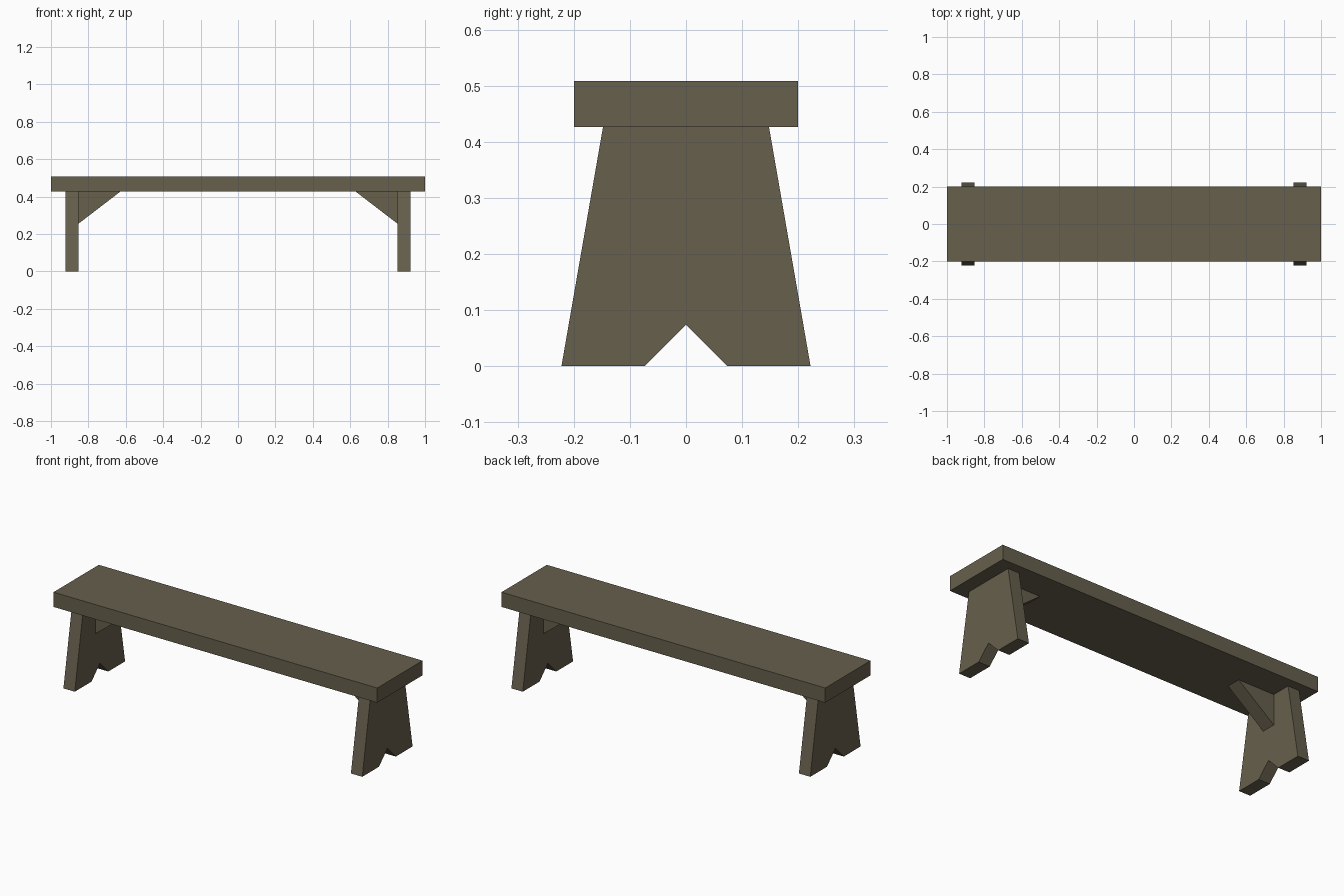
import bpy
from mathutils import Vector

if "Cube" in bpy.data.objects:
    bpy.data.objects.remove(bpy.data.objects["Cube"])

wood = bpy.data.materials.new("weathered_wood")
wood.use_nodes = True
colour = (0.135, 0.116, 0.075, 1)
wood.diffuse_color = colour
wood.node_tree.nodes["Principled BSDF"].inputs["Base Color"].default_value = colour

SEAT_BOTTOM, SEAT_TOP = 0.426, 0.508
LEG_IN, LEG_OUT = 0.853, 0.923


def prism(name, outline, depth):
    """Solid made by sweeping a flat outline along the depth vector."""
    n = len(outline)
    near = [Vector(p) for p in outline]
    verts = near + [p + Vector(depth) for p in near]
    faces = [tuple(range(n))[::-1], tuple(range(n, 2 * n))]
    faces += [(i, (i + 1) % n, n + (i + 1) % n, n + i) for i in range(n)]
    mesh = bpy.data.meshes.new(name)
    mesh.from_pydata(verts, [], faces)
    mesh.materials.append(wood)
    obj = bpy.data.objects.new(name, mesh)
    bpy.context.collection.objects.link(obj)
    # Make all faces point outward
    import bmesh
    bm = bmesh.new()
    bm.from_mesh(mesh)
    bmesh.ops.recalc_face_normals(bm, faces=bm.faces)
    bm.to_mesh(mesh)
    bm.free()
    return obj


# Plank seat
prism("seat", [(-1, -0.2, SEAT_BOTTOM), (1, -0.2, SEAT_BOTTOM),
               (1, 0.2, SEAT_BOTTOM), (-1, 0.2, SEAT_BOTTOM)],
      (0, 0, SEAT_TOP - SEAT_BOTTOM))

# Tapered legs with a notched foot, and a triangular brace inside each
half = [(0.074, 0), (0.222, 0), (0.148, SEAT_BOTTOM)]
leg_outline = [(0, 0.074)] + half + [(-y, z) for y, z in reversed(half)]
for side, s in (("left", 1), ("right", -1)):
    prism(side + "_leg", [(s * LEG_IN, y, z) for y, z in leg_outline],
          (s * (LEG_OUT - LEG_IN), 0, 0))
    prism(side + "_brace", [(s * LEG_IN, -0.04, SEAT_BOTTOM),
                            (s * LEG_IN, -0.04, 0.255),
                            (s * 0.63, -0.04, SEAT_BOTTOM)], (0, 0.08, 0))
